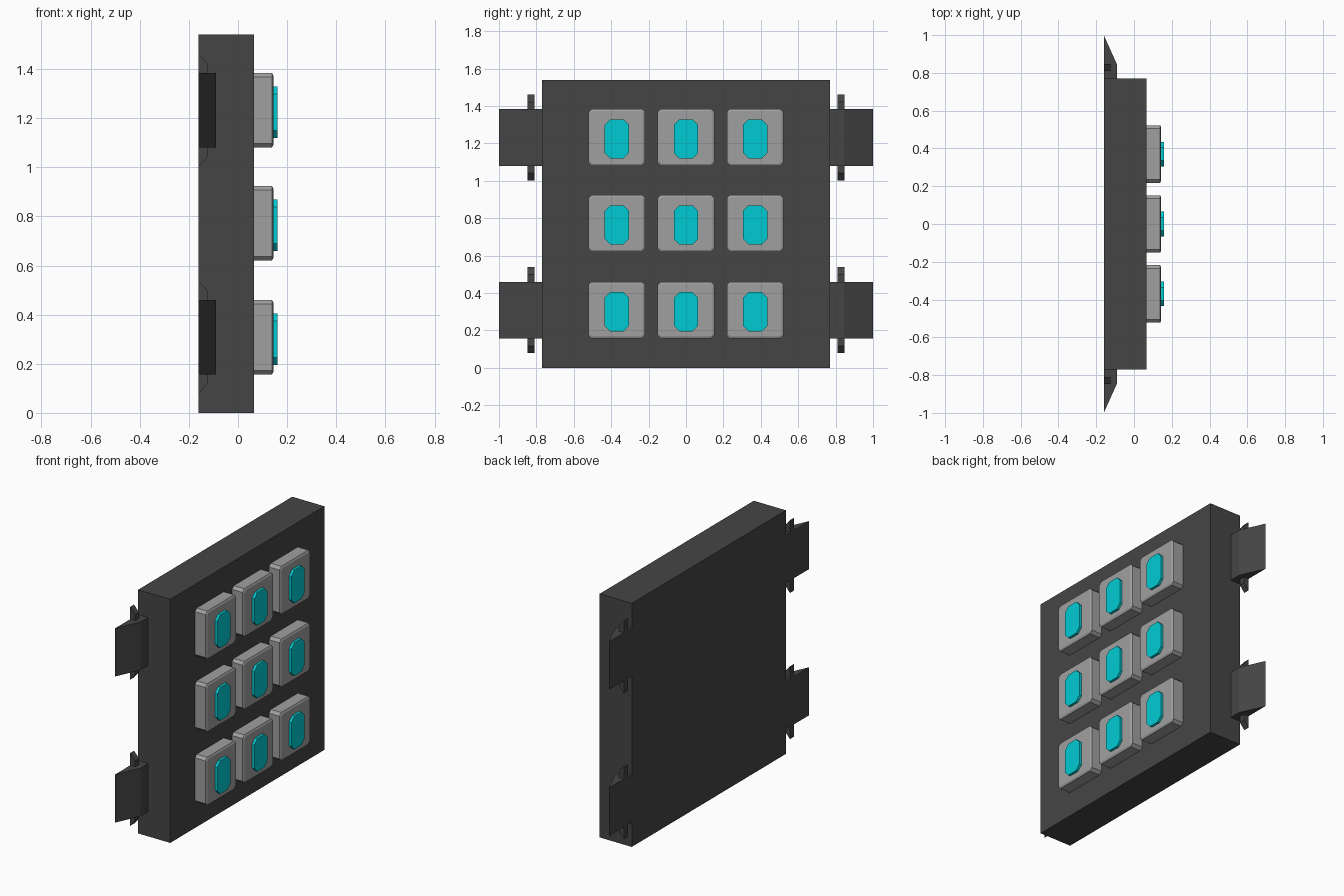
import bpy, bmesh
from mathutils import Vector

if "Cube" in bpy.data.objects:
    bpy.data.objects.remove(bpy.data.objects["Cube"])


def material(name, rgb):
    m = bpy.data.materials.new(name)
    m.diffuse_color = (*rgb, 1)
    m.use_nodes = True
    m.node_tree.nodes["Principled BSDF"].inputs["Base Color"].default_value = m.diffuse_color
    return m


dark = material("dark_plastic", (0.06, 0.06, 0.06))
grey = material("key_plastic", (0.35, 0.35, 0.35))
cyan = material("cyan_marker", (0.0, 0.6, 0.65))


def finish(bm, name, mat):
    bmesh.ops.recalc_face_normals(bm, faces=bm.faces)
    mesh = bpy.data.meshes.new(name)
    bm.to_mesh(mesh)
    bm.free()
    mesh.materials.append(mat)
    ob = bpy.data.objects.new(name, mesh)
    bpy.context.collection.objects.link(ob)
    return ob


def prism(name, points, offset, mat):
    """Extrude a flat outline of 3D points by an offset vector."""
    bm = bmesh.new()
    face = bm.faces.new([bm.verts.new(p) for p in points])
    res = bmesh.ops.extrude_face_region(bm, geom=[face], use_keep_orig=True)
    verts = [g for g in res["geom"] if isinstance(g, bmesh.types.BMVert)]
    bmesh.ops.translate(bm, verts=verts, vec=Vector(offset))
    return finish(bm, name, mat)


def octagon(y, z, half_y, half_z, cut, x):
    """Rectangle with clipped corners in the YZ plane."""
    a, b = half_y - cut, half_z - cut
    pts = [(half_y, b), (a, half_z), (-a, half_z), (-half_y, b),
           (-half_y, -b), (-a, -half_z), (a, -half_z), (half_y, -b)]
    return [(x, y + p, z + q) for p, q in pts]


def key_cap(name, y, z):
    """Key with clipped corners and a narrow chamfer round its face."""
    bm = bmesh.new()
    rings = [octagon(y, z, 0.152, 0.152, 0.017, 0.06),
             octagon(y, z, 0.152, 0.152, 0.017, 0.138),
             octagon(y, z, 0.141, 0.141, 0.010, 0.144)]
    loops = [[bm.verts.new(p) for p in r] for r in rings]
    for lo, hi in zip(loops, loops[1:]):
        for i in range(8):
            j = (i + 1) % 8
            bm.faces.new((lo[i], lo[j], hi[j], hi[i]))
    bm.faces.new(loops[0])
    bm.faces.new(loops[-1])
    return finish(bm, name, grey)


BACK = -0.16

# Housing slab
prism("housing", [(BACK, -0.77, 0), (BACK, 0.77, 0),
                  (BACK, 0.77, 1.54), (BACK, -0.77, 1.54)],
      (0.225, 0, 0), dark)

# Side clips: wedge tabs with a tapered cross rib behind each
for side in (-1, 1):
    side_name = "right" if side > 0 else "left"
    for row, z in (("lower", 0.308), ("upper", 1.232)):
        prism(f"clip_{row}_{side_name}",
              [(BACK, side * 0.765, z - 0.152), (BACK, side * 1.0, z - 0.152),
               (-0.09, side * 0.845, z - 0.152), (-0.09, side * 0.765, z - 0.152)],
              (0, 0, 0.304), dark)
        prism(f"clip_rib_{row}_{side_name}",
              [(BACK, side * 0.81, z - 0.23), (BACK, side * 0.81, z + 0.23),
               (-0.125, side * 0.81, z + 0.19), (-0.125, side * 0.81, z - 0.19)],
              (0, side * 0.038, 0), dark)

# Three by three keys, each with a plain raised marker
for r, z in enumerate((0.308, 0.772, 1.232)):
    for c, y in enumerate((-0.37, 0.0, 0.37)):
        key_cap(f"key_row{r + 1}_col{c + 1}", y, z)
        prism(f"key_marker_row{r + 1}_col{c + 1}",
              octagon(y, z - 0.008, 0.065, 0.105, 0.03, 0.142),
              (0.018, 0, 0), cyan)
